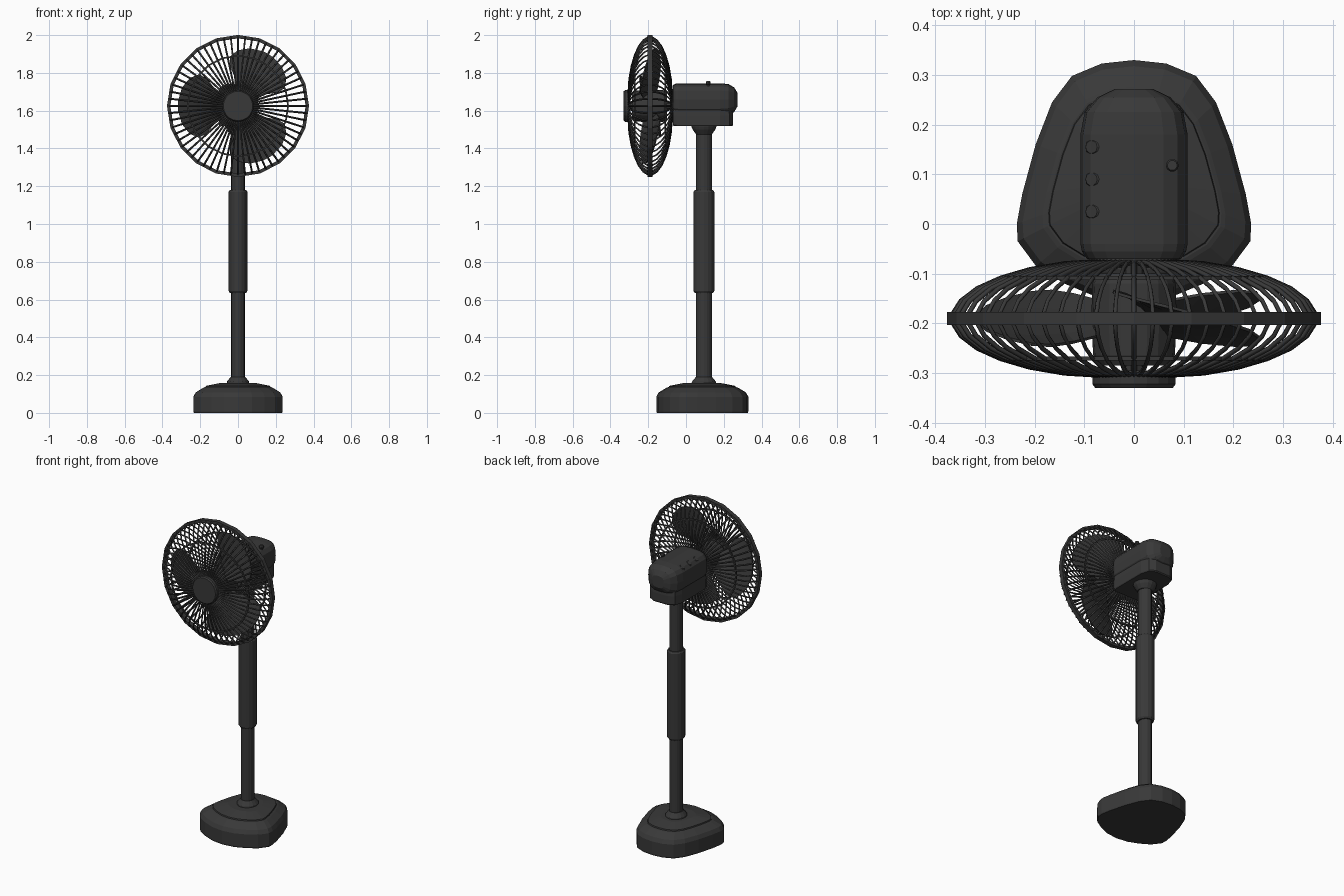
import bpy, bmesh
from math import sin, cos, pi, radians
from mathutils import Vector, Matrix

if "Cube" in bpy.data.objects:
    bpy.data.objects.remove(bpy.data.objects["Cube"])

dark = bpy.data.materials.new("dark_plastic")
dark.diffuse_color = (0.04, 0.04, 0.04, 1)
dark.use_nodes = True
dark.node_tree.nodes["Principled BSDF"].inputs["Base Color"].default_value = dark.diffuse_color
CZ, CY = 1.625, -0.19      # fan head centre
PY = 0.095                 # pole position


def make(name, bm):
    bmesh.ops.recalc_face_normals(bm, faces=bm.faces)
    me = bpy.data.meshes.new(name)
    bm.to_mesh(me)
    bm.free()
    ob = bpy.data.objects.new(name, me)
    me.materials.append(dark)
    bpy.context.collection.objects.link(ob)
    return ob


def loft(name, rings, closed=False):
    """Skin a list of equal-length point loops; cap the ends unless closed."""
    bm = bmesh.new()
    vs = [[bm.verts.new(p) for p in r] for r in rings]
    n = len(vs[0])
    pairs = list(zip(vs, vs[1:])) + ([(vs[-1], vs[0])] if closed else [])
    for a, b in pairs:
        for i in range(n):
            j = (i + 1) % n
            bm.faces.new((a[i], a[j], b[j], b[i]))
    if not closed:
        bm.faces.new(vs[0])
        bm.faces.new(vs[-1])
    return make(name, bm)


def upright(name, profile, n=16, sx=1.0, c=(0, PY)):
    """Lathe (radius, z) around a vertical axis."""
    return loft(name, [[(c[0] + r * sx * cos(2 * pi * i / n), c[1] + r * sin(2 * pi * i / n), z)
                        for i in range(n)] for r, z in profile])


def axial(name, profile, n=20, closed=False):
    """Lathe (radius, y) around the fan axis."""
    return loft(name, [[(r * cos(2 * pi * i / n), y, CZ + r * sin(2 * pi * i / n))
                        for i in range(n)] for r, y in profile], closed)


# base: rounded trapezoid outline stacked in shrinking levels
half = [(0, 0.33), (0.065, 0.323), (0.125, 0.298), (0.165, 0.245), (0.198, 0.16), (0.225, 0.06),
        (0.236, 0), (0.234, -0.035), (0.197, -0.085), (0.14, -0.12), (0.075, -0.147), (0, -0.157)]
outline = half + [(-x, y) for x, y in half[-2:0:-1]]
levels = [(0, 0.99), (0.008, 1), (0.085, 1), (0.108, 0.95), (0.133, 0.78), (0.136, 0.745)]
loft("base", [[(x * s, 0.085 + (y - 0.085) * s, z) for x, y in outline] for z, s in levels])
loft("base_top_panel", [[(x * s, 0.085 + (y - 0.085) * s, z) for x, y in outline]
                        for z, s in [(0.13, 0.735), (0.143, 0.72), (0.158, 0.4)]])

# pole, sleeve and collars
upright("pole_collar", [(0.066, 0.15), (0.064, 0.165), (0.043, 0.19)], sx=0.92)
upright("pole", [(0.042, 0.15), (0.042, 1.5)], sx=0.86)
upright("pole_sleeve", [(0.048, 0.635), (0.055, 0.645), (0.055, 1.17), (0.048, 1.18)], sx=0.9)
upright("head_neck", [(0.042, 1.475), (0.06, 1.5), (0.066, 1.515), (0.066, 1.53)])


# motor housing: rounded section swept along y, shrinking into the back
def section(y, w, h, cz, n=16, e=0.62):
    pts = []
    for i in range(n):
        a = 2 * pi * i / n
        c, s = cos(a), sin(a)
        pts.append((w * abs(c) ** e * (1 if c > 0 else -1), y, cz + h * abs(s) ** e * (1 if s > 0 else -1)))
    return pts


loft("motor_housing", [section(y, 0.108 * k, 0.087 * k2, 1.658) for y, k, k2 in
                       [(-0.07, 0.88, 0.88), (-0.055, 0.97, 0.97), (-0.04, 1, 1), (0.18, 1, 1),
                        (0.225, 0.92, 0.95), (0.255, 0.68, 0.75), (0.272, 0.35, 0.42)]])

# lower housing tray
tray = [(0.09, -0.07), (0.1, -0.05), (0.1, 0.18), (0.085, 0.23), (0.05, 0.25)]
tray = tray + [(-x, y) for x, y in tray[::-1]]
loft("housing_tray", [[(x * s, 0.09 + (y - 0.09) * s, z) for x, y in tray]
                      for z, s in [(1.518, 0.97), (1.524, 1), (1.575, 1), (1.62, 0.97)]])

# speed buttons and oscillation knob
for i, y in enumerate((0.025, 0.09, 0.155)):
    b = upright("speed_button_%d" % (i + 1), [(0.017, -0.02), (0.017, 0.012), (0.013, 0.017)], 10, 1.1, (0, 0))
    b.matrix_world = Matrix.Translation((-0.076, y, 1.715)) @ Matrix.Rotation(radians(-35), 4, 'Y')
upright("oscillation_knob", [(0.008, 1.69), (0.008, 1.735), (0.013, 1.74), (0.013, 1.752), (0.01, 1.757)],
        10, 1, (0.077, 0.118))

# hub parts along the fan axis
axial("front_cap", [(0.08, -0.295), (0.084, -0.305), (0.084, -0.322), (0.078, -0.33)])
axial("blade_hub", [(0.07, -0.285), (0.082, -0.265), (0.086, -0.2), (0.084, -0.12), (0.075, -0.1)])
axial("motor_shaft", [(0.02, -0.3), (0.02, -0.05)], 10)
axial("rear_plate", [(0.085, -0.085), (0.09, -0.072), (0.08, -0.06)])

# three pitched blades
spans = [(0.07, 25), (0.15, 36), (0.22, 41), (0.265, 39), (0.295, 30), (0.312, 18), (0.318, 5)]
for k in range(3):
    bm = bmesh.new()
    rows = []
    for r, ha in spans:
        row = []
        for j in range(7):
            v = j / 3 - 1
            a = radians(60 + 120 * k + ha * v)
            row.append(bm.verts.new((r * cos(a), CY + 0.055 * v * ha / 41, CZ + r * sin(a))))
        rows.append(row)
    for a, b in zip(rows, rows[1:]):
        for j in range(6):
            bm.faces.new((a[j], a[j + 1], b[j + 1], b[j]))
    ob = make("blade_%d" % (k + 1), bm)
    m = ob.modifiers.new("thickness", 'SOLIDIFY')
    m.thickness, m.offset = 0.006, 0


# cage rings
def ring(name, r0, r1, y0, y1):
    axial(name, [(r0, y0), (r1, y0), (r1, y1), (r0, y1)], 20, True)


ring("cage_rim", 0.358, 0.376, CY - 0.013, CY + 0.013)
ring("front_cage_ring", 0.261, 0.27, -0.275, -0.267)
ring("rear_cage_ring", 0.261, 0.27, -0.113, -0.105)

# cage wires: bowed from the front cap round the rim to the rear plate
front = [(0.075, -0.304), (0.14, -0.3), (0.21, -0.288), (0.268, -0.271), (0.315, -0.25), (0.348, -0.225), (0.364, -0.2)]
wire = front + [(r, 2 * CY - y) for r, y in front[::-1]]
cu = bpy.data.curves.new("cage_wires", 'CURVE')
cu.dimensions = '3D'
cu.bevel_depth, cu.bevel_resolution = 0.0052, 0
for i in range(60):
    a = 2 * pi * i / 60
    sp = cu.splines.new('POLY')
    sp.points.add(len(wire) - 1)
    for p, (r, y) in zip(sp.points, wire):
        p.co = (r * cos(a), y, CZ + r * sin(a), 1)
ob = bpy.data.objects.new("cage_wires", cu)
cu.materials.append(dark)
bpy.context.collection.objects.link(ob)
bpy.context.view_layer.objects.active = ob
ob.select_set(True)
bpy.ops.object.convert(target='MESH')
